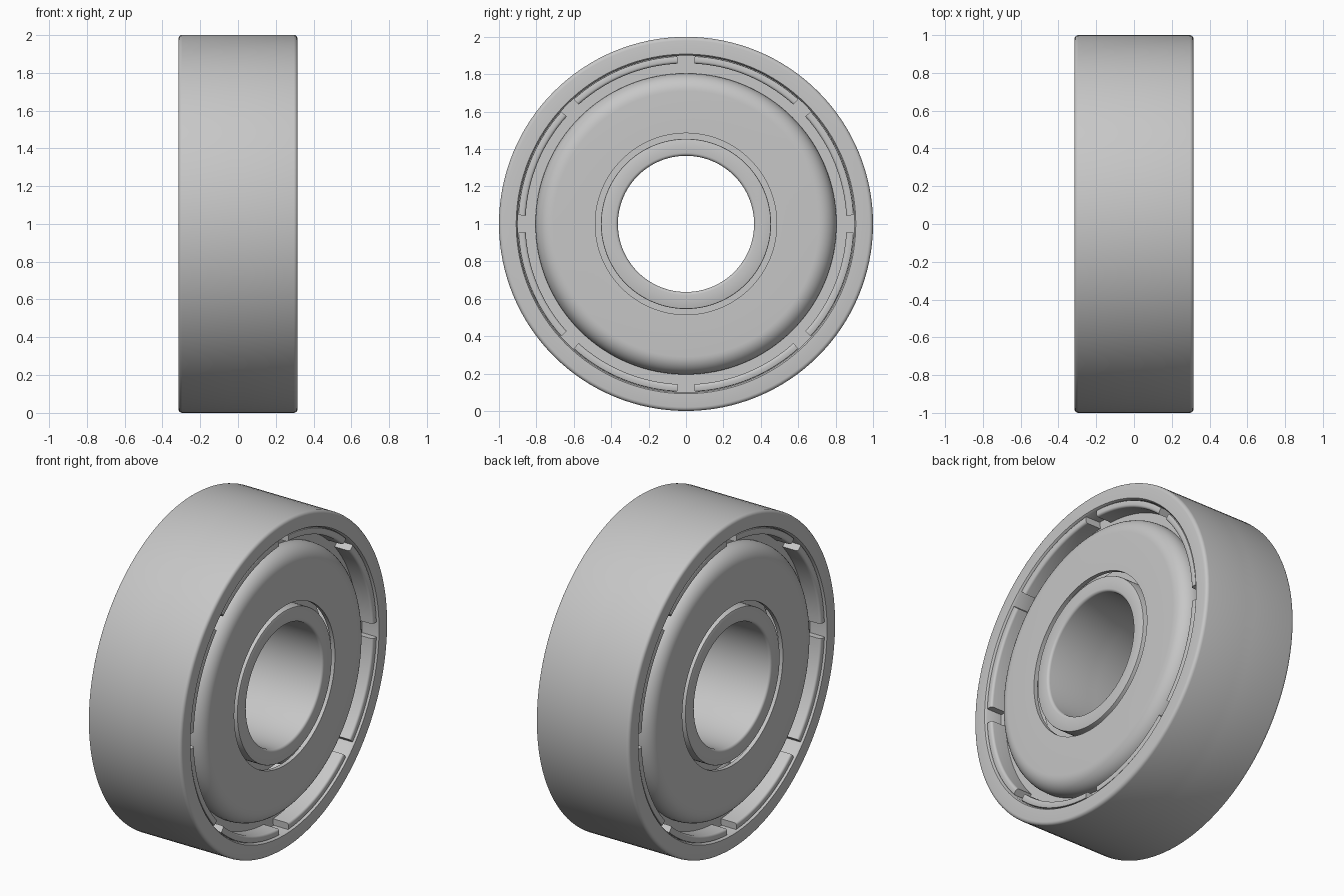
import bpy, bmesh
from math import pi, sin, cos, radians, asin
from mathutils import Matrix, Vector

cube = bpy.data.objects.get("Cube")
if cube:
    bpy.data.objects.remove(cube, do_unlink=True)

steel = bpy.data.materials.new("steel_grey")
steel.use_nodes = True
GREY = (0.57, 0.57, 0.57, 1)
steel.diffuse_color = GREY
steel.node_tree.nodes["Principled BSDF"].inputs["Base Color"].default_value = GREY

HALF = 0.315            # half width of the bearing
SEAT = 0.19             # depth of the ledge that carries each shield
CENTRE = Vector((0, 0, 1))


def finish(bm, name):
    """Turn a bmesh into a smooth shaded steel object at the axle height."""
    bmesh.ops.remove_doubles(bm, verts=bm.verts, dist=1e-5)
    bmesh.ops.recalc_face_normals(bm, faces=bm.faces)
    mesh = bpy.data.meshes.new(name)
    bm.to_mesh(mesh)
    bm.free()
    mesh.materials.append(steel)
    obj = bpy.data.objects.new(name, mesh)
    obj.location = CENTRE
    bpy.context.collection.objects.link(obj)
    bpy.ops.object.select_all(action="DESELECT")
    obj.select_set(True)
    bpy.context.view_layer.objects.active = obj
    bpy.ops.object.shade_smooth_by_angle(angle=radians(35))


def sweep(bm, profile, start=0.0, angle=2 * pi, steps=128, side=1):
    """Sweep a closed (x, radius) profile round the x axis, capping open ends."""
    verts = [bm.verts.new((side * x, r * cos(start), r * sin(start))) for x, r in profile]
    edges = [bm.edges.new((v, verts[i - 1])) for i, v in enumerate(verts)]
    full = angle > 6.28
    end = bmesh.ops.spin(bm, geom=edges, cent=(0, 0, 0), axis=(1, 0, 0),
                         angle=angle, steps=steps, use_merge=full)
    if not full:
        last = [g for g in end["geom_last"] if isinstance(g, bmesh.types.BMEdge)]
        bmesh.ops.edgeloop_fill(bm, edges=edges)
        bmesh.ops.edgeloop_fill(bm, edges=last)


def fillet(x, r, dx, dr, size, n=4):
    """Rounded corner points, running from the face to the cylinder."""
    return [(x + dx * size * (1 - cos(t)), r + dr * size * (1 - sin(t)))
            for t in (pi / 2 * i / n for i in range(n + 1))]


def mirrored(half):
    """Complete a half profile with its mirror image across the middle plane."""
    return half + [(-x, r) for x, r in reversed(half)]


def race(pitch, ball, sign):
    """Half of a ball groove, from the shoulder towards the middle."""
    edge = asin(0.8)
    return [(ball * sin(edge * (1 - i / 6)), pitch + sign * ball * cos(edge * (1 - i / 6)))
            for i in range(6)]


PITCH, BALL = 0.69, 0.17

# Outer ring with rounded rims, shield ledges and ball groove
bm = bmesh.new()
half = [(0.03, 1.0)] + fillet(HALF, 1.0, -1, -1, 0.02)[::-1]
half += [(HALF, 0.908), (HALF - 0.012, 0.9), (SEAT, 0.9), (SEAT, 0.82)]
half += race(PITCH, BALL, 1)
sweep(bm, mirrored(half))
finish(bm, "outer_ring")

# Inner ring with rounded bore
bm = bmesh.new()
half = [(0.03, 0.364)] + fillet(HALF, 0.364, -1, 1, 0.016)[::-1]
half += fillet(HALF, 0.455, -1, -1, 0.006, 2)
half += [(SEAT, 0.455), (SEAT, 0.55)] + race(PITCH, BALL, -1)
sweep(bm, mirrored(half))
finish(bm, "inner_ring")

# Balls
bm = bmesh.new()
for i in range(7):
    a = 2 * pi * i / 7
    spot = Matrix.Translation((0, PITCH * cos(a), PITCH * sin(a)))
    bmesh.ops.create_uvsphere(bm, u_segments=24, v_segments=12, radius=BALL, matrix=spot)
finish(bm, "balls")

# Dished shields with a rounded shoulder, each held by eight upright tabs
FACE, FLOOR, THICK = 0.314, 0.205, 0.025
shoulder = fillet(FACE, 0.805, -1, -1, 0.095, 10)
lining = fillet(FACE - THICK, 0.805 - THICK, -1, -1, 0.07, 8)
shield = [(FACE, 0.485)] + shoulder + [(FLOOR, 0.805), (FLOOR, 0.9), (SEAT, 0.9)]
shield += [(SEAT, 0.805 - THICK)] + lining[::-1] + [(FACE - THICK, 0.485)]
TAB_TOP, TAB_IN, TAB_OUT = 0.308, 0.858, 0.898
tab = [(FLOOR - 0.01, TAB_IN)] + fillet(TAB_TOP, TAB_IN, -1, 1, 0.014)[::-1]
tab += fillet(TAB_TOP, TAB_OUT, -1, -1, 0.006, 2) + [(FLOOR - 0.01, TAB_OUT)]
GAP = radians(3)
for side, label in ((1, "left"), (-1, "right")):
    bm = bmesh.new()
    sweep(bm, shield, side=side)
    finish(bm, label + "_shield")
    bm = bmesh.new()
    for i in range(8):
        sweep(bm, tab, i * pi / 4 + GAP, pi / 4 - 2 * GAP, 16, side)
    finish(bm, label + "_shield_tabs")
